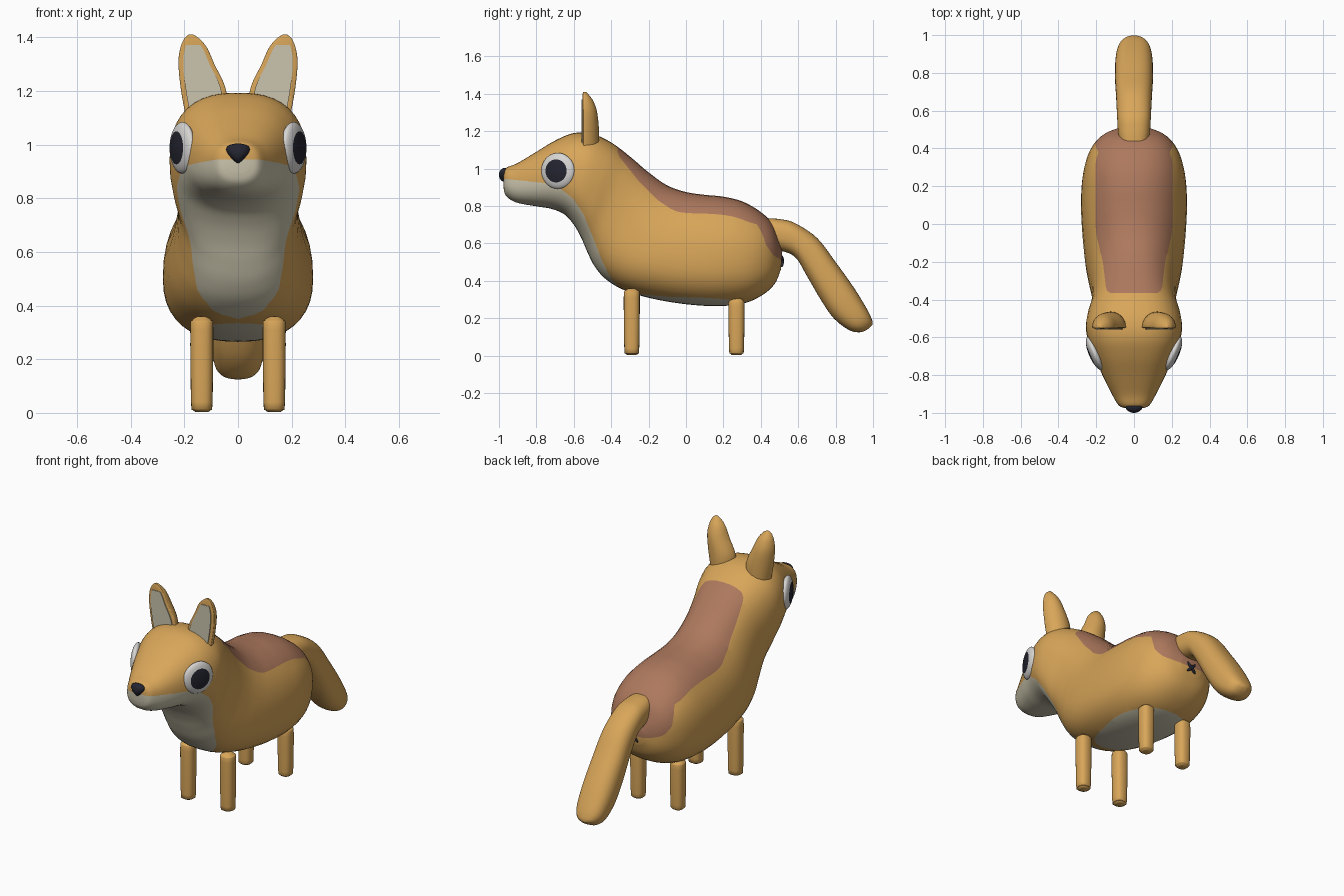
import bpy, bmesh, math
from mathutils import Matrix, Vector

if "Cube" in bpy.data.objects:
    bpy.data.objects.remove(bpy.data.objects["Cube"])


def material(name, rgb):
    m = bpy.data.materials.new(name)
    m.diffuse_color = (*rgb, 1)
    m.use_nodes = True
    m.node_tree.nodes["Principled BSDF"].inputs["Base Color"].default_value = m.diffuse_color
    return m


TAN = material("tan_fur", (0.69, 0.38, 0.10))
CREAM = material("cream_fur", (0.60, 0.56, 0.42))
BROWN = material("brown_fur", (0.42, 0.19, 0.11))
WHITE = material("eye_white", (0.68, 0.67, 0.65))
BLACK = material("dark", (0.018, 0.018, 0.03))


def finish(bm, name, mats, angle=50):
    bmesh.ops.recalc_face_normals(bm, faces=bm.faces[:])
    me = bpy.data.meshes.new(name)
    bm.to_mesh(me)
    bm.free()
    for m in mats:
        me.materials.append(m)
    ob = bpy.data.objects.new(name, me)
    bpy.context.collection.objects.link(ob)
    bpy.ops.object.select_all(action='DESELECT')
    ob.select_set(True)
    bpy.context.view_layer.objects.active = ob
    bpy.ops.object.shade_smooth_by_angle(angle=math.radians(angle))
    return ob


def smooth_rows(rows, steps):
    """Catmull-Rom interpolation of rows of numbers."""
    out = []
    for i in range(len(rows) - 1):
        a, b, c, d = (rows[max(i - 1, 0)], rows[i], rows[i + 1], rows[min(i + 2, len(rows) - 1)])
        for s in range(steps):
            t = s / steps
            out.append([0.5 * (2*q + (r - p)*t + (2*p - 5*q + 4*r - u)*t*t + (3*q - p - 3*r + u)*t**3)
                        for p, q, r, u in zip(a, b, c, d)])
    return out + [list(rows[-1])]


def loft(rows, steps=5, n=40):
    """Rows: upper y, z, lower y, z, half width, height of widest point, centre x."""
    bm = bmesh.new()
    rings = []
    for uy, uz, ly, lz, w, mid, cx in smooth_rows(rows, steps):
        ring = []
        for k in range(n):
            a = 2 * math.pi * k / n
            c, s = math.cos(a), math.sin(a)
            e = max(2, 1 + 3 * mid) if s > 0 else 2.4
            x = math.copysign(abs(c) ** (2 / e), c)
            h = abs(s) ** (2 / e)
            f = mid + (1 - mid) * h if s > 0 else mid * (1 - h)
            ring.append(bm.verts.new((cx + w * x, ly + (uy - ly) * f, lz + (uz - lz) * f)))
        rings.append(ring)
    for r0, r1 in zip(rings, rings[1:]):
        for k in range(n):
            bm.faces.new((r0[k], r0[(k + 1) % n], r1[(k + 1) % n], r1[k]))
    bm.faces.new(rings[0])
    bm.faces.new(rings[-1])
    return bm


def curve(pts, t):
    """Piecewise linear lookup."""
    if t <= pts[0][0]:
        return pts[0][1]
    for (a, p), (b, q) in zip(pts, pts[1:]):
        if t <= b:
            return p + (q - p) * (t - a) / (b - a)
    return pts[-1][1]


def paint(bm, func, index):
    """Cut the surface where func is zero and colour the positive side."""
    val = {v: func(*v.co) for v in bm.verts}
    cut = []
    for e in bm.edges[:]:
        a, b = e.verts
        if val[a] * val[b] < 0:
            _, v = bmesh.utils.edge_split(e, a, val[a] / (val[a] - val[b]))
            cut.append(v)
    for v in cut:
        val[v] = 0
    bmesh.ops.connect_verts(bm, verts=cut)
    for f in bm.faces:
        if sum(val[v] for v in f.verts) > 0:
            f.material_index = index


# Body and head in one skin
body = loft([
    (-.975, .975, -.975, .895, .045, .5, 0),
    (-.96, 1.005, -.962, .855, .08, .5, 0),
    (-.90, 1.03, -.91, .82, .115, .5, 0),
    (-.80, 1.09, -.81, .80, .165, .48, 0),
    (-.70, 1.15, -.72, .785, .205, .48, 0),
    (-.60, 1.19, -.65, .755, .24, .48, 0),
    (-.50, 1.185, -.60, .70, .255, .5, 0),
    (-.40, 1.14, -.56, .63, .245, .5, 0),
    (-.30, 1.065, -.53, .56, .225, .48, 0),
    (-.20, .98, -.49, .48, .225, .45, 0),
    (-.10, .91, -.43, .41, .24, .42, 0),
    (0, .875, -.33, .35, .258, .4, 0),
    (.10, .86, -.18, .305, .272, .4, 0),
    (.20, .85, 0, .275, .28, .4, 0),
    (.30, .825, .17, .265, .275, .42, 0),
    (.39, .775, .31, .28, .25, .45, 0),
    (.455, .715, .41, .325, .205, .47, 0),
    (.49, .64, .475, .385, .145, .5, 0),
    (.515, .56, .507, .46, .07, .5, 0),
])
belly = [(-.97, .945), (-.8, .928), (-.72, .918), (-.66, .885), (-.6, .835), (-.55, .76), (-.5, .64),
         (-.45, .51), (-.4, .41), (-.35, .36), (-.3, .335), (-.1, .315), (.1, .31), (.25, .298), (.4, .28)]
saddle = [(-.37, 1.08), (-.25, .93), (-.15, .83), (-.05, .765), (.1, .74), (.3, .725), (.385, .70),
          (.43, .58), (.47, .535), (.52, .505)]
paint(body, lambda x, y, z: curve(belly, y) - z, 1)
paint(body, lambda x, y, z: min(z - curve(saddle, y), y + .365,
                                .205 - .15 * max(0, -y - .1) - abs(x)), 2)
finish(body, "body", [TAN, CREAM, BROWN], 80)

# Tail
finish(loft([
    (.44, .735, .42, .60, .075, .5, 0),
    (.50, .73, .48, .57, .085, .5, 0),
    (.58, .71, .58, .53, .09, .5, 0),
    (.70, .63, .65, .42, .095, .5, 0),
    (.80, .50, .72, .30, .10, .5, 0),
    (.90, .36, .79, .20, .10, .5, 0),
    (.97, .245, .87, .138, .088, .5, 0),
    (.995, .19, .93, .125, .06, .5, 0),
    (.998, .165, .97, .14, .02, .5, 0)]), "tail", [TAN], 80)

for side, label in ((-1, "right"), (1, "left")):
    # Legs
    for part, y, top in (("front", -.29, .36), ("back", .27, .31)):
        rows = [(y + r, z, y - r, z, r, .5, side * .135) for z, r in
                ((.003, .022), (.012, .034), (.04, .040), (top - .05, .043),
                 (top - .015, .037), (top, .015))]
        finish(loft(rows, 3, 24), f"{part}_leg_{label}", [TAN], 80)

    # Ears with a flat front and a pale inlay
    ear = [(back, z, front, z, w, .1, side * cx) for z, back, front, w, cx in
           ((1.08, -.465, -.555, .072, .118), (1.2, -.465, -.555, .084, .128),
            (1.3, -.475, -.555, .067, .155), (1.36, -.495, -.555, .05, .165),
            (1.395, -.52, -.553, .028, .172), (1.41, -.535, -.55, .008, .175))]
    finish(loft(ear, 5, 32), f"ear_{label}", [TAN])
    rows = [r for r in smooth_rows(ear, 8) if r[1] < 1.375]
    inlay = bmesh.new()
    edge = [(r[6] - r[4] + .018, r[1]) for r in rows] + [(r[6] + r[4] - .018, r[1]) for r in rows[::-1]]
    face = inlay.faces.new([inlay.verts.new((x, -.558, z)) for x, z in edge])
    ext = bmesh.ops.extrude_face_region(inlay, geom=[face])["geom"]
    for v in ext:
        if isinstance(v, bmesh.types.BMVert):
            v.co.y += .007
    finish(inlay, f"inner_ear_{label}", [CREAM], 30)

    # Eyes: flattened domes with a dark centre
    eye = bmesh.new()
    bmesh.ops.create_uvsphere(eye, u_segments=40, v_segments=36, radius=1)
    for f in eye.faces:
        c = f.calc_center_median()
        f.material_index = int(c.z > 0 and math.hypot(c.x, c.y) < .66)
    turn = Vector((side * .92, -.40, 0)).to_track_quat('Z', 'Y').to_matrix().to_4x4()
    eye.transform(Matrix.Translation((side * .207, -.685, .988)) @ turn
                  @ Matrix.Diagonal((.096, .096, .032, 1)))
    finish(eye, f"eye_{label}", [WHITE, BLACK], 80)

# Nose, narrowing downwards
nose = bmesh.new()
bmesh.ops.create_uvsphere(nose, u_segments=24, v_segments=16, radius=1)
for v in nose.verts:
    x, y, z = v.co
    v.co = (x * .052 * (.75 + .45 * z), -.97 + y * .03, .967 + z * .037)
finish(nose, "nose", [BLACK], 80)

# Small crossed mark under the tail
for i, a in enumerate((45, -45)):
    bar = bmesh.new()
    bmesh.ops.create_uvsphere(bar, u_segments=12, v_segments=10, radius=1)
    bar.transform(Matrix.Translation((0, .512, .505)) @ Matrix.Rotation(math.radians(a), 4, 'Y')
                  @ Matrix.Diagonal((.01, .012, .043, 1)))
    finish(bar, f"rear_mark_{i + 1}", [BLACK], 80)
